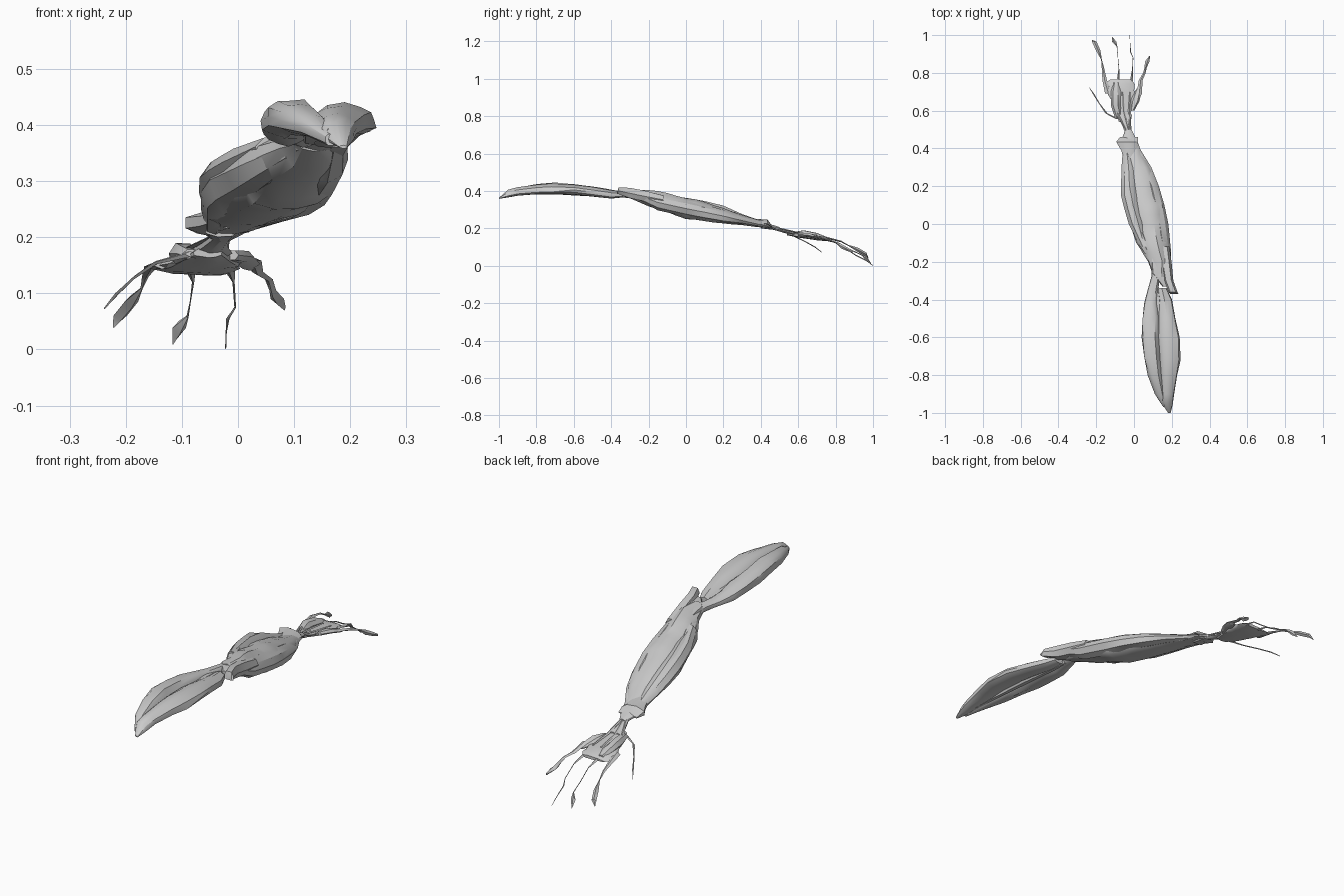
import bpy, bmesh, math, random

random.seed(7)


def loft(name, stations, sides=12, jitter=0.09, angle=30):
    """Skin rings given as (y, x_min, x_max, z_min, z_max), closed at both ends."""
    bm = bmesh.new()
    rings = []
    phase = [random.uniform(1 - jitter, 1 + jitter * 0.7) for _ in range(sides)]
    for y, x0, x1, z0, z1 in stations:
        cx, cz, rx, rz = (x0 + x1) / 2, (z0 + z1) / 2, (x1 - x0) / 2, (z1 - z0) / 2
        ring = []
        for i in range(sides):
            a = 2 * math.pi * i / sides
            k = phase[i] * random.uniform(1 - jitter, 1 + jitter * 0.7)
            ring.append(bm.verts.new((cx + rx * k * math.cos(a), y, cz + rz * k * math.sin(a))))
        rings.append(ring)
    for a, b in zip(rings, rings[1:]):
        for i in range(sides):
            j = (i + 1) % sides
            bm.faces.new((a[i], a[j], b[j], b[i]))
    bm.faces.new(rings[0])
    bm.faces.new(rings[-1])
    bmesh.ops.recalc_face_normals(bm, faces=bm.faces)
    bmesh.ops.triangulate(bm, faces=bm.faces)
    me = bpy.data.meshes.new(name)
    bm.to_mesh(me)
    bm.free()
    ob = bpy.data.objects.new(name, me)
    bpy.context.collection.objects.link(ob)
    bpy.context.view_layer.objects.active = ob
    ob.select_set(True)
    bpy.ops.object.shade_smooth_by_angle(angle=math.radians(angle))
    ob.select_set(False)
    return ob


def strand(name, points, sides=4):
    """Thin finger or tendon through (x, y, z, half width, half thickness)."""
    return loft(name, [(y, x - w, x + w, z - t, z + t) for x, y, z, w, t in points],
                sides, 0.0)


# Upper arm: two long muscle bellies side by side
loft("upper_arm_inner_muscle", [
    (-0.97, .155, .175, .362, .385), (-0.9, .108, .165, .376, .418), (-0.8, .07, .15, .38, .439),
    (-0.7, .047, .14, .382, .448), (-0.6, .038, .135, .376, .439), (-0.5, .038, .135, .368, .427),
    (-0.42, .05, .13, .362, .412), (-0.35, .068, .13, .365, .40), (-0.28, .09, .14, .36, .398),
    (-0.18, .10, .14, .35, .385)])
loft("upper_arm_outer_muscle", [
    (-1.0, .18, .195, .358, .364), (-0.95, .145, .208, .365, .405), (-0.9, .14, .217, .373, .418),
    (-0.8, .135, .235, .38, .432), (-0.72, .13, .25, .382, .438), (-0.6, .125, .245, .38, .432),
    (-0.5, .125, .226, .368, .42), (-0.4, .12, .202, .357, .402), (-0.34, .12, .175, .365, .395)])
# Low seam filling the valley between the bellies
loft("upper_arm_seam", [
    (-0.96, .155, .175, .37, .395), (-0.8, .125, .16, .382, .418), (-0.6, .11, .15, .378, .415),
    (-0.4, .11, .145, .362, .402), (-0.33, .115, .13, .365, .39)], 6)

# Elbow: pointed flap and joint bridge
loft("elbow_flap", [
    (-0.37, .19, .238, .385, .392), (-0.36, .18, .232, .381, .42), (-0.3, .155, .21, .358, .418),
    (-0.22, .14, .203, .338, .405), (-0.12, .14, .188, .325, .38)], 6)
loft("elbow_joint", [
    (-0.33, .15, .19, .37, .40), (-0.26, .09, .185, .345, .405), (-0.18, .085, .17, .33, .395)], 8)

# Forearm: main mass with overlapping surface muscles
loft("forearm_core", [
    (-0.28, .10, .17, .35, .405), (-0.2, .075, .195, .315, .402), (-0.15, .042, .193, .295, .397),
    (-0.1, .018, .188, .282, .385), (-0.05, .005, .183, .262, .375), (0.0, -.008, .178, .246, .362),
    (0.05, -.022, .168, .238, .352), (0.1, -.037, .158, .234, .34), (0.15, -.05, .143, .228, .325),
    (0.2, -.058, .128, .224, .31), (0.25, -.063, .11, .22, .29), (0.3, -.063, .088, .216, .272),
    (0.37, -.05, .045, .207, .25), (0.43, -.075, .02, .2, .23), (0.5, -.045, -.012, .188, .207)], 14)
loft("forearm_inner_muscle", [
    (-0.2, .08, .12, .335, .385), (-0.1, .01, .09, .29, .372), (0.0, -.022, .07, .27, .36),
    (0.1, -.05, .04, .255, .348), (0.2, -.068, .02, .24, .322), (0.3, -.067, .01, .225, .275),
    (0.4, -.06, -.02, .205, .24)], 8)
loft("forearm_top_ridge", [
    (-0.12, .03, .09, .34, .382), (0.0, -.025, .04, .305, .362), (0.08, -.048, .01, .29, .35),
    (0.15, -.066, .0, .275, .338), (0.22, -.07, .0, .25, .31), (0.3, -.06, -.01, .235, .27)], 6)
loft("forearm_outer_muscle", [
    (-0.27, .15, .195, .36, .405), (-0.15, .12, .198, .298, .38), (0.0, .09, .183, .262, .35),
    (0.1, .07, .166, .248, .325), (0.2, .05, .137, .232, .30), (0.3, .02, .092, .222, .262),
    (0.42, -.02, .02, .205, .225)], 8)

# Wrist: muscle end and narrow tendons into the hand
loft("wrist_cuff", [
    (0.33, -.05, .03, .215, .255), (0.39, -.075, .022, .207, .25), (0.435, -.1, .02, .203, .248),
    (0.46, -.08, .02, .203, .215)], 7)
loft("wrist", [
    (0.4, -.06, .0, .2, .225), (0.47, -.045, -.01, .192, .21), (0.53, -.068, -.02, .174, .195),
    (0.58, -.09, -.01, .16, .182)], 7)
for i, x in enumerate((-.06, -.035, -.015)):
    strand(f"wrist_tendon_{i}", [(x * .7, .4, .22, .006, .005), (x * .6 - .01, .5, .2, .005, .004),
                                 (x * 1.6, .6, .177, .007, .004), (x * 2 + .01, .7, .163, .004, .003)])

# Hand: flat palm with raised pads
loft("palm", [
    (0.54, -.08, -.025, .162, .185), (0.6, -.105, -.01, .15, .176), (0.66, -.128, .015, .141, .165),
    (0.7, -.15, .012, .136, .162), (0.74, -.15, .01, .132, .156), (0.765, -.12, .0, .131, .146)],
    12, 0.14)
loft("palm_pad", [
    (0.56, -.10, -.06, .16, .18), (0.63, -.125, -.07, .15, .193), (0.7, -.125, -.07, .145, .178),
    (0.75, -.11, -.08, .14, .157)], 6, 0.12)
loft("palm_edge", [
    (0.6, -.02, .0, .158, .178), (0.65, -.02, .03, .153, .176), (0.7, .0, .038, .142, .162),
    (0.72, .015, .03, .14, .15)], 6, 0.12)

# Fingers: very thin strands widening to flattened tips
strand("thumb", [(-.085, .555, .17, .01, .005), (-.145, .585, .155, .006, .003),
                 (-.185, .64, .128, .003, .003), (-.215, .69, .1, .004, .003),
                 (-.238, .725, .073, .001, .002)])
strand("index_finger", [(-.135, .69, .15, .018, .007), (-.155, .76, .148, .012, .005),
                        (-.165, .83, .13, .006, .004), (-.172, .87, .108, .002, .003),
                        (-.19, .92, .085, .012, .012), (-.21, .965, .06, .012, .01),
                        (-.222, .975, .04, .001, .002)])
strand("middle_finger", [(-.085, .74, .143, .01, .006), (-.08, .82, .12, .002, .003),
                         (-.085, .88, .085, .001, .003), (-.09, .94, .058, .002, .003),
                         (-.105, .965, .038, .012, .013), (-.116, .99, .011, .001, .003)])
strand("ring_finger", [(-.015, .74, .142, .01, .006), (-.008, .82, .12, .002, .003),
                       (-.005, .88, .075, .0015, .003), (-.018, .91, .055, .003, .003),
                       (-.021, .96, .03, .001, .003), (-.022, 1.0, .002, .001, .002)])
strand("little_finger", [(.005, .65, .16, .015, .006), (.028, .69, .158, .014, .006),
                         (.035, .76, .138, .01, .006), (.055, .8, .125, .007, .004),
                         (.062, .83, .105, .006, .012), (.07, .86, .09, .012, .01),
                         (.083, .89, .075, .002, .006)])
